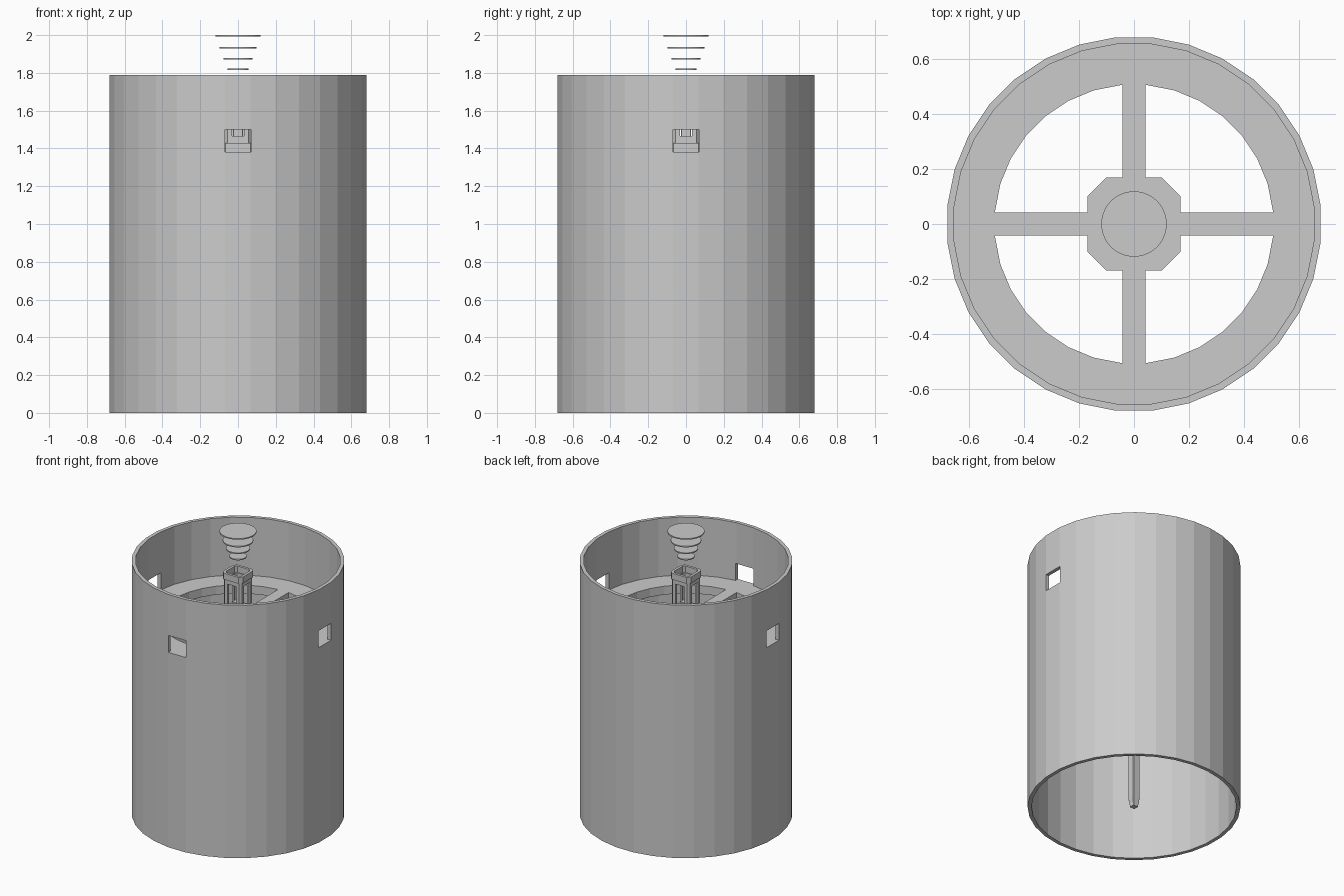
import bpy, bmesh, math
from mathutils import Matrix

old = bpy.data.objects.get("Cube")
if old:
    bpy.data.objects.remove(old, do_unlink=True)

grey = bpy.data.materials.new("light_grey")
grey.use_nodes = True
COLOUR = (0.6, 0.6, 0.6, 1)
grey.diffuse_color = COLOUR
grey.node_tree.nodes["Principled BSDF"].inputs["Base Color"].default_value = COLOUR


def finish(name, bm):
    bmesh.ops.recalc_face_normals(bm, faces=bm.faces)
    mesh = bpy.data.meshes.new(name)
    bm.to_mesh(mesh)
    bm.free()
    mesh.materials.append(grey)
    obj = bpy.data.objects.new(name, mesh)
    bpy.context.collection.objects.link(obj)
    return obj


def circle(radius, sides):
    step = 2 * math.pi / sides
    return [(radius * math.cos((i + 0.5) * step), radius * math.sin((i + 0.5) * step))
            for i in range(sides)]


def square(half, cut):
    """Square outline with its corners cut off."""
    a, b = half, half - cut
    return [(a, -b), (a, b), (b, a), (-b, a), (-a, b), (-a, -b), (-b, -a), (b, -a)]


def loft(name, sections, closed=False):
    """Skin a list of (outline, z); closed joins the last section to the first."""
    bm = bmesh.new()
    loops = [[bm.verts.new((x, y, z)) for x, y in outline] for outline, z in sections]
    pairs = list(zip(loops, loops[1:]))
    if closed:
        pairs.append((loops[-1], loops[0]))
    else:
        bm.faces.new(loops[0])
        bm.faces.new(loops[-1])
    for a, b in pairs:
        for i in range(len(a)):
            j = (i + 1) % len(a)
            bm.faces.new((a[i], a[j], b[j], b[i]))
    return finish(name, bm)


def hollow(name, outer, inner, z0, z1):
    return loft(name, [(outer, z0), (outer, z1), (inner, z1), (inner, z0)], True)


def box(name, lo, hi):
    bm = bmesh.new()
    size = [b - a for a, b in zip(lo, hi)]
    mid = [(a + b) / 2 for a, b in zip(lo, hi)]
    bmesh.ops.create_cube(bm, size=1, matrix=Matrix.Translation(mid) @ Matrix.Diagonal((*size, 1)))
    return finish(name, bm)


def cut(target, cutter):
    cutter.hide_render = True
    cutter.hide_viewport = True
    cutter.display_type = 'WIRE'
    mod = target.modifiers.new(cutter.name, 'BOOLEAN')
    mod.operation = 'DIFFERENCE'
    mod.solver = 'EXACT'
    mod.object = cutter


# Outer tube, with windows in the front and both sides
SIDES = 32
tube = hollow("outer_tube", circle(0.683, SIDES), circle(0.658, SIDES), 0, 1.79)
cut(tube, box("front_window_cutter", (-0.07, -0.8, 1.38), (0.07, -0.5, 1.5)))
cut(tube, box("side_window_cutter", (-0.8, -0.07, 1.38), (0.8, 0.07, 1.5)))

# Support ring, spokes and hub plate
TOP, BOTTOM = 1.38, 1.32
hollow("support_ring", circle(0.658, SIDES), circle(0.508, SIDES), BOTTOM, TOP)
hub = square(0.17, 0.07)
loft("hub_plate", [(hub, BOTTOM), (hub, TOP)])
for name, sx, sy in (("left", 1, 0), ("right", -1, 0), ("back", 0, 1), ("front", 0, -1)):
    xs = sorted((sx * 0.165, sx * 0.515)) if sx else (-0.041, 0.041)
    ys = sorted((sy * 0.165, sy * 0.515)) if sy else (-0.041, 0.041)
    box(name + "_spoke", (xs[0], ys[0], BOTTOM), (xs[1], ys[1], TOP))

# Slotted holder standing on the hub
base = square(0.078, 0.012)
loft("holder_base", [(base, TOP), (base, 1.43)])
holder = hollow("holder", square(0.07, 0.015), square(0.054, 0.01), 1.43, 1.67)
cut(holder, box("slot_cutter_x", (-0.2, -0.032, 1.465), (0.2, 0.032, 1.64)))
cut(holder, box("slot_cutter_y", (-0.032, -0.2, 1.465), (0.032, 0.2, 1.64)))
hollow("holder_collar", square(0.078, 0.02), square(0.06, 0.014), 1.67, 1.715)

# Long central rod with a tapered foot
rod, tip = square(0.027, 0.004), square(0.019, 0.003)
loft("central_rod", [(tip, 0), (rod, 0.06), (rod, 1.5)])

# Stack of thin floating discs
for i, (radius, z) in enumerate(((0.055, 1.82), (0.077, 1.875), (0.098, 1.932), (0.119, 1.996))):
    outline = circle(radius, 48)
    loft(f"floating_disc_{i + 1}", [(outline, z - 0.004), (outline, z + 0.004)])
